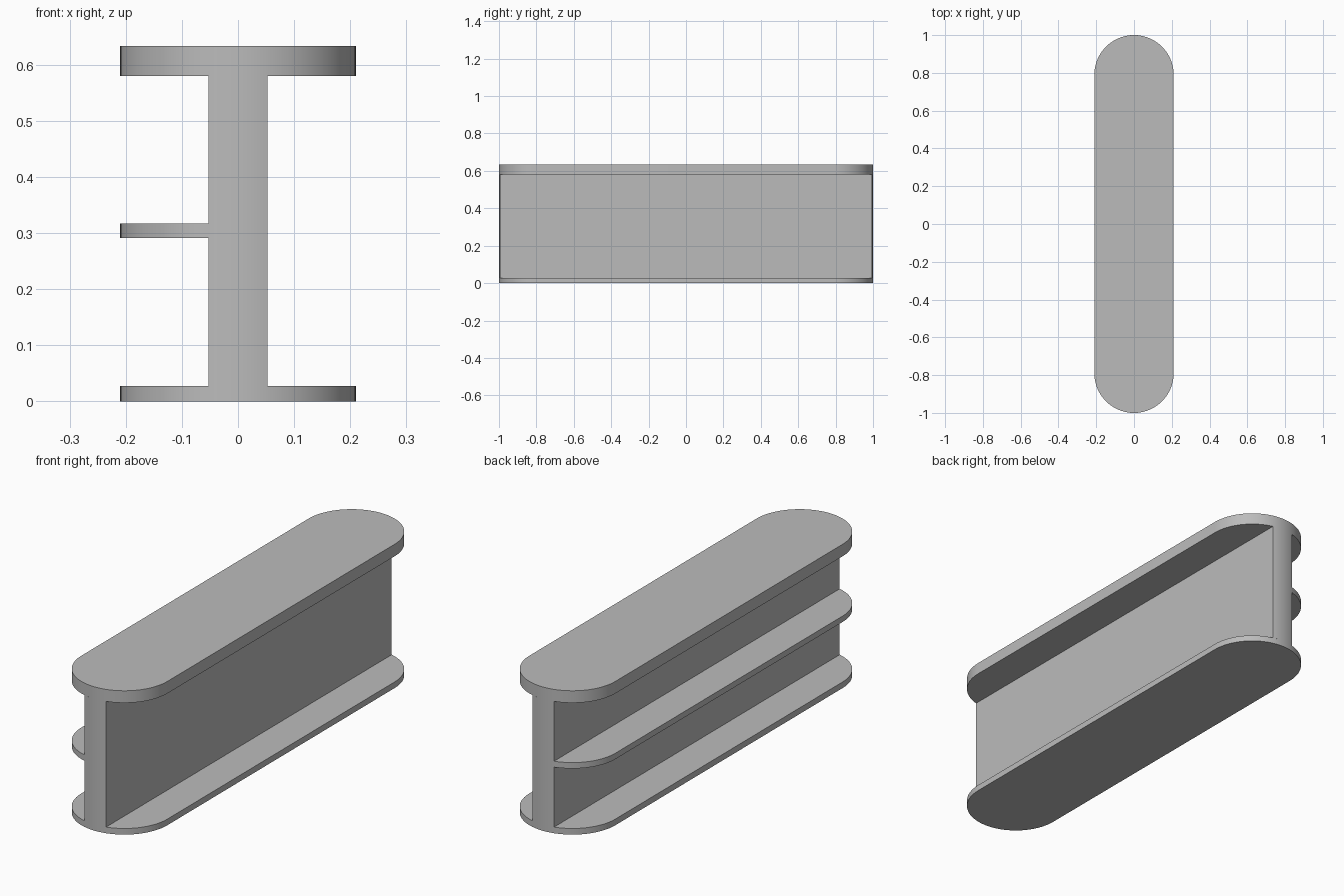
import bpy
import bmesh
from math import acos, cos, sin, pi, radians

cube = bpy.data.objects.get("Cube")
if cube:
    bpy.data.objects.remove(cube, do_unlink=True)

RADIUS = 0.21
STRAIGHT = 1.0 - RADIUS      # half length of the straight sides
PANEL = 0.053                # half thickness of the upright panel

grey = bpy.data.materials.new("plain grey")
grey.use_nodes = True
colour = (0.5, 0.5, 0.5, 1)
grey.diffuse_color = colour
grey.node_tree.nodes["Principled BSDF"].inputs["Base Color"].default_value = colour


def rounded_slab(name, x0, x1, z0, z1, steps):
    """Extrude the strip of the round-ended plan that lies between x0 and x1."""
    a0, a1 = acos(x1 / RADIUS), acos(x0 / RADIUS)
    angles = [a0 + (a1 - a0) * i / steps for i in range(steps + 1)]
    back = [(RADIUS * cos(a), STRAIGHT + RADIUS * sin(a)) for a in angles]
    front = [(x, -y) for x, y in reversed(back)]

    bm = bmesh.new()
    base = bm.faces.new([bm.verts.new((x, y, z0)) for x, y in back + front])
    top = bmesh.ops.extrude_face_region(bm, geom=[base], use_keep_orig=True)
    verts = [v for v in top["geom"] if isinstance(v, bmesh.types.BMVert)]
    bmesh.ops.translate(bm, verts=verts, vec=(0, 0, z1 - z0))
    bmesh.ops.recalc_face_normals(bm, faces=bm.faces[:])

    mesh = bpy.data.meshes.new(name)
    bm.to_mesh(mesh)
    bm.free()
    mesh.materials.append(grey)
    obj = bpy.data.objects.new(name, mesh)
    bpy.context.collection.objects.link(obj)
    bpy.ops.object.select_all(action="DESELECT")
    obj.select_set(True)
    bpy.context.view_layer.objects.active = obj
    bpy.ops.object.shade_smooth_by_angle(angle=radians(30))
    return obj


# Base, counter top, upright panel and the shelf on one side
rounded_slab("base_plate", -RADIUS, RADIUS, 0, 0.027, 48)
rounded_slab("counter_top", -RADIUS, RADIUS, 0.58, 0.633, 48)
rounded_slab("upright_panel", -PANEL, PANEL, 0.027, 0.58, 12)
rounded_slab("side_shelf", -RADIUS, -PANEL, 0.291, 0.317, 20)
